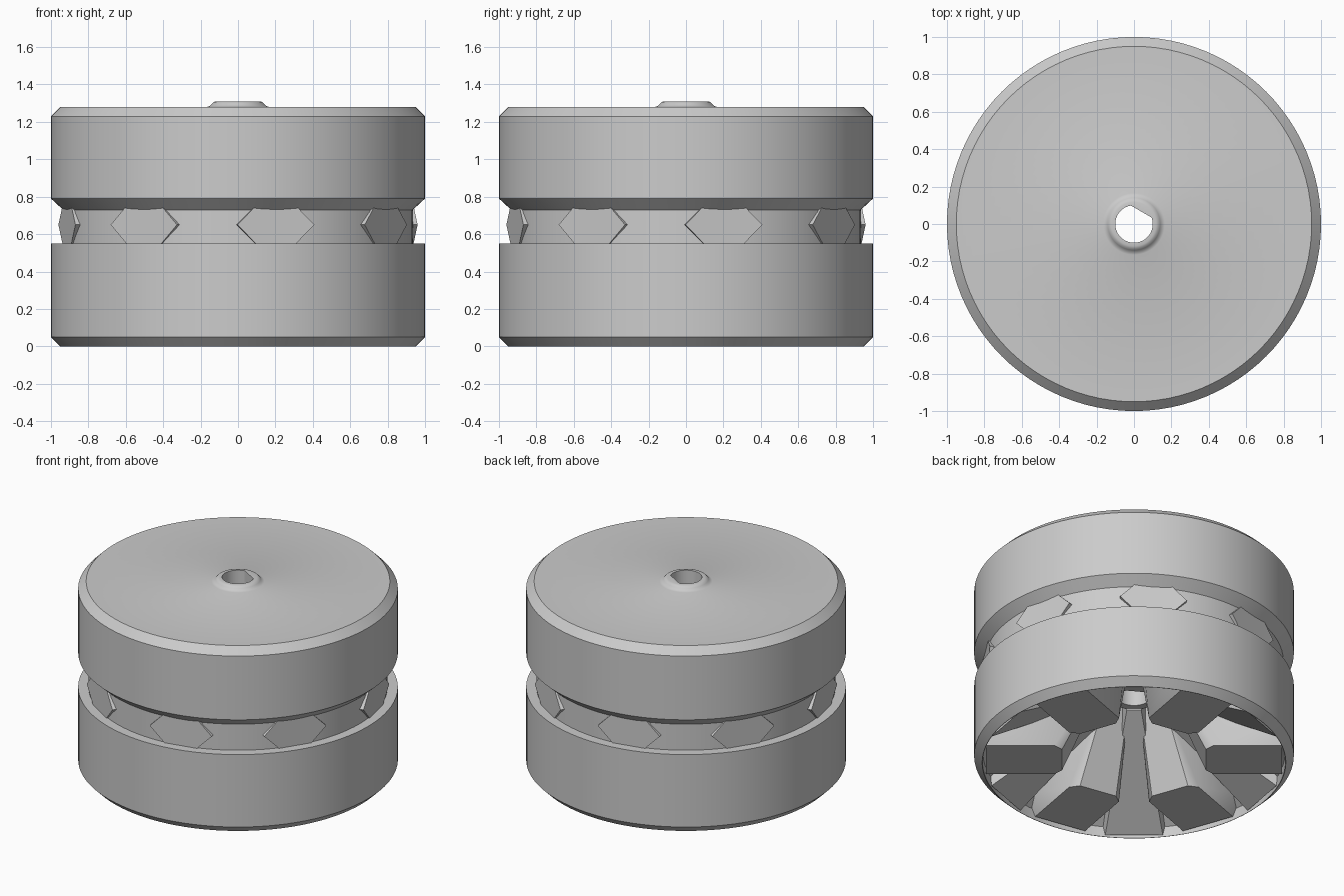
import bpy
import bmesh
from math import cos, sin, pi, radians

cube = bpy.data.objects.get("Cube")
if cube:
    bpy.data.objects.remove(cube, do_unlink=True)

SIDES = 96
ARMS = 6
STUDS = 8
PAD_ANGLE = radians(20)
STUD_ANGLE = radians(12.5)

grey = bpy.data.materials.new("light_grey")
grey.use_nodes = True
grey.diffuse_color = (0.6, 0.6, 0.6, 1)
shader = next(n for n in grey.node_tree.nodes if n.type == 'BSDF_PRINCIPLED')
shader.inputs["Base Color"].default_value = grey.diffuse_color


def finish(name, bm):
    bmesh.ops.recalc_face_normals(bm, faces=bm.faces)
    mesh = bpy.data.meshes.new(name)
    bm.to_mesh(mesh)
    bm.free()
    mesh.materials.append(grey)
    obj = bpy.data.objects.new(name, mesh)
    bpy.context.collection.objects.link(obj)
    bpy.ops.object.select_all(action='DESELECT')
    obj.select_set(True)
    bpy.context.view_layer.objects.active = obj
    bpy.ops.object.shade_smooth_by_angle(angle=radians(30))


def lathe(name, profile, bore, flat_angle, flat_dist):
    """Closed ring profile; points on the bore are pushed flat on one side."""
    bm = bmesh.new()
    rings = []
    for i in range(SIDES):
        a = 2 * pi * i / SIDES
        ring = []
        for r, z in profile:
            x, y = r * cos(a), r * sin(a)
            if r <= bore:
                over = r * cos(a - flat_angle) - flat_dist
                if over > 0:
                    x -= over * cos(flat_angle)
                    y -= over * sin(flat_angle)
            ring.append(bm.verts.new((x, y, z)))
        rings.append(ring)
    n = len(profile)
    for i, ring in enumerate(rings):
        nxt = rings[(i + 1) % SIDES]
        for j in range(n):
            k = (j + 1) % n
            bm.faces.new((ring[j], nxt[j], nxt[k], ring[k]))
    finish(name, bm)


def arm(name, angle, sections):
    """Convex radial arm from (radius, half width, height) sections."""
    bm = bmesh.new()
    c, s = cos(angle), sin(angle)
    for r, w, z in sections:
        for t in (-w, w):
            bm.verts.new((r * c - t * s, r * s + t * c, z))
    bmesh.ops.convex_hull(bm, input=list(bm.verts))
    bmesh.ops.dissolve_limit(bm, angle_limit=0.01, verts=list(bm.verts), edges=list(bm.edges))
    finish(name, bm)


# Grooved drum with a hollow conical underside and a keyed bore
lathe("wheel_body", [
    (0.95, 0), (1, 0.05), (1, 0.55), (0.935, 0.55), (0.935, 0.73),
    (1, 0.79), (1, 1.23), (0.95, 1.28),
    (0.165, 1.28), (0.15, 1.285), (0.14, 1.296), (0.13, 1.306), (0.118, 1.31), (0.1, 1.31),
    (0.1, 0.47), (0.15, 0.47), (0.19, 0.57), (0.945, 0.07), (0.947, 0)],
    bore=0.1, flat_angle=radians(60), flat_dist=0.077)

for i in range(ARMS):
    turn = PAD_ANGLE + 2 * pi * i / ARMS

    # Drafted pads with flat undersides and a long slope up to the hub
    arm(f"pad_{i + 1}", turn, [
        (0.925, 0.18, 0.02), (0.5, 0.18, 0.02), (0.45, 0.13, 0.02),
        (0.91, 0.25, 0.15), (0.46, 0.2, 0.42), (0.2, 0.08, 0.58)])

    # Sloping spokes between the pads
    arm(f"spoke_{i + 1}", turn + pi / ARMS, [
        (0.925, 0.18, 0.01), (0.14, 0.045, 0.46),
        (0.92, 0.21, 0.15), (0.14, 0.06, 0.6)])

# Diamond studs set into the groove
for i in range(STUDS):
    arm(f"diamond_stud_{i + 1}", STUD_ANGLE + 2 * pi * i / STUDS, [
        (r, w, z) for r in (0.8, 0.937)
        for w, z in ((0.002, 0.44), (0.21, 0.65), (0.002, 0.86))])
